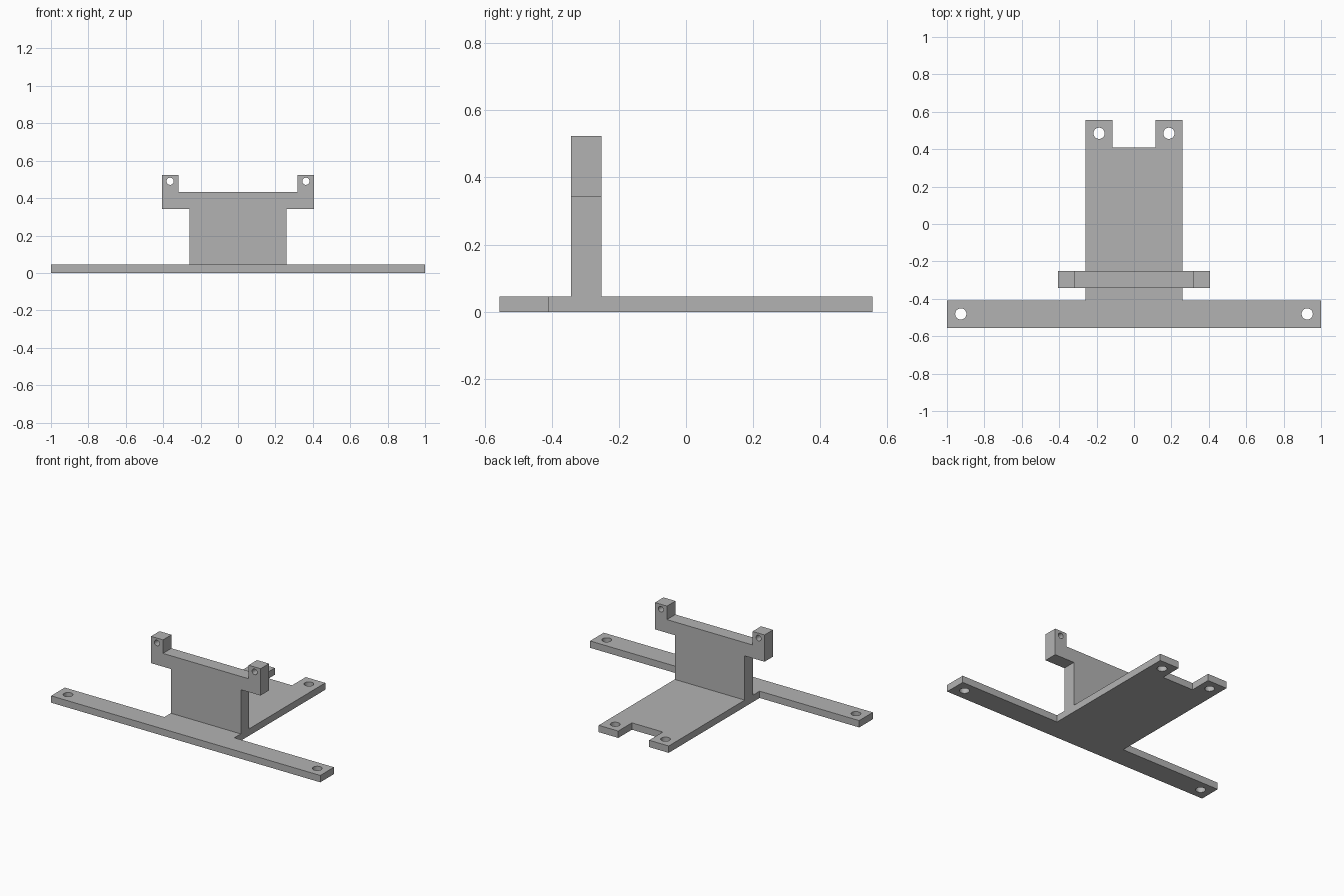
import bpy, bmesh
from math import cos, sin, pi
from mathutils import Matrix

cube = bpy.data.objects.get("Cube")
if cube:
    bpy.data.objects.remove(cube)

grey = bpy.data.materials.new("plain grey")
grey.use_nodes = True
colour = (0.45, 0.45, 0.45, 1)
grey.diffuse_color = colour
grey.node_tree.nodes["Principled BSDF"].inputs["Base Color"].default_value = colour


def circle(cx, cy, r, n=32):
    return [(cx + r * cos(2 * pi * i / n), cy + r * sin(2 * pi * i / n)) for i in range(n)]


def mirrored(half):
    """Close a right-hand half outline with its mirror image."""
    return half + [(-x, y) for x, y in reversed(half)]


def plate(name, loops, thickness, matrix):
    """Extrude an outline, with the further loops cut as through holes."""
    curve = bpy.data.curves.new(name + "_profile", "CURVE")
    curve.dimensions = "2D"
    curve.fill_mode = "BOTH"
    curve.extrude = thickness / 2
    for pts in loops:
        spline = curve.splines.new("POLY")
        spline.points.add(len(pts) - 1)
        for p, (x, y) in zip(spline.points, pts):
            p.co = (x, y, 0, 1)
        spline.use_cyclic_u = True
    helper = bpy.data.objects.new(name + "_profile", curve)
    bpy.context.collection.objects.link(helper)
    bpy.context.view_layer.update()
    evaluated = helper.evaluated_get(bpy.context.evaluated_depsgraph_get())
    mesh = bpy.data.meshes.new_from_object(evaluated)
    bpy.data.objects.remove(helper)

    bm = bmesh.new()
    bm.from_mesh(mesh)
    bmesh.ops.remove_doubles(bm, verts=bm.verts, dist=0.0001)
    bmesh.ops.transform(bm, matrix=matrix, verts=bm.verts)
    bmesh.ops.recalc_face_normals(bm, faces=bm.faces)
    for f in bm.faces:
        f.smooth = False
        f.material_index = 0
    bm.to_mesh(mesh)
    bm.free()
    mesh.name = name
    mesh.materials.clear()
    mesh.materials.append(grey)
    obj = bpy.data.objects.new(name, mesh)
    bpy.context.collection.objects.link(obj)
    return obj


base_t = 0.046

# Flat base: wide front bar, tongue running back, notched end
base = mirrored([(1, -0.555), (1, -0.41), (0.26, -0.41), (0.26, 0.555),
                 (0.115, 0.555), (0.115, 0.41)])
base_holes = [circle(s * x, y, 0.03) for s in (1, -1)
              for x, y in ((0.926, -0.481), (0.187, 0.485))]
plate("base_plate", [base] + base_holes, base_t,
      Matrix.Translation((0, 0, base_t / 2)))

# Upright wall with an eared crossbar
wall = mirrored([(0.26, base_t), (0.26, 0.343), (0.407, 0.343), (0.407, 0.523),
                 (0.318, 0.523), (0.318, 0.432)])
wall_holes = [circle(s * 0.363, 0.49, 0.019) for s in (1, -1)]
plate("upright_wall", [wall] + wall_holes, 0.09,
      Matrix.Translation((0, -0.297, 0)) @ Matrix.Rotation(pi / 2, 4, "X"))
